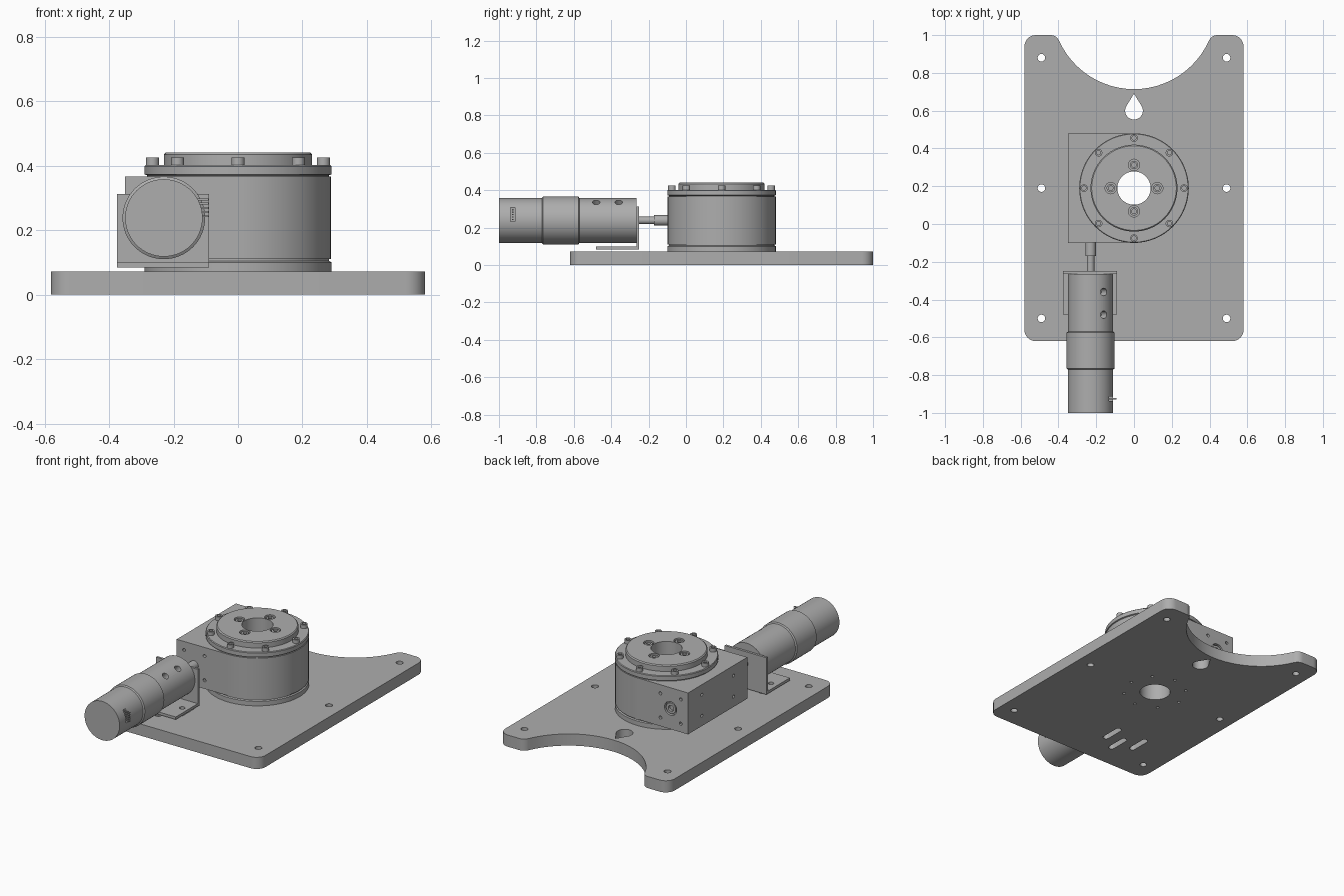
import bpy, bmesh
from math import sin, cos, pi, radians, atan2, sqrt, acos
from mathutils import Matrix, Vector

if "Cube" in bpy.data.objects:
    bpy.data.objects.remove(bpy.data.objects["Cube"])

grey = bpy.data.materials.new("machined_grey")
grey.use_nodes = True
grey.diffuse_color = (0.42, 0.42, 0.42, 1)
grey.node_tree.nodes["Principled BSDF"].inputs["Base Color"].default_value = grey.diffuse_color

CX, CY = 0, 0.19           # turntable axis
MX, MZ = -0.23, 0.238      # motor axis
BORE = 0.088


def frame(direction, origin):
    """Local frame whose z axis points along direction."""
    turn = Vector(direction).to_track_quat('Z', 'Y').to_matrix().to_4x4()
    return Matrix.Translation(origin) @ turn


def arc(x, y, r, a, b, n):
    steps = [radians(a + (b - a) * i / n) for i in range(n + 1)]
    return [(x + r * cos(t), y + r * sin(t)) for t in steps]


def circle(x, y, r, n=32):
    return arc(x, y, r, 0, 360, n)[:-1]


def rect(x0, x1, y0, y1):
    return [(x0, y0), (x1, y0), (x1, y1), (x0, y1)]


def ring_points(radius, n):
    return [(CX + radius * cos(2 * pi * i / n), CY + radius * sin(2 * pi * i / n))
            for i in range(n)]


def prism(bm, outline, z0, z1, mat=Matrix()):
    low = [bm.verts.new(mat @ Vector((x, y, z0))) for x, y in outline]
    high = [bm.verts.new(mat @ Vector((x, y, z1))) for x, y in outline]
    bm.faces.new(low)
    bm.faces.new(high)
    for i in range(len(low)):
        j = (i + 1) % len(low)
        bm.faces.new((low[i], low[j], high[j], high[i]))


def finish(name, bm):
    bmesh.ops.recalc_face_normals(bm, faces=bm.faces)
    mesh = bpy.data.meshes.new(name)
    bm.to_mesh(mesh)
    bm.free()
    mesh.materials.append(grey)
    obj = bpy.data.objects.new(name, mesh)
    bpy.context.collection.objects.link(obj)
    smooth(obj)
    return obj


def smooth(obj):
    bpy.ops.object.select_all(action='DESELECT')
    obj.select_set(True)
    bpy.context.view_layer.objects.active = obj
    bpy.ops.object.shade_smooth_by_angle(angle=radians(30))


def solid(name, *prisms):
    bm = bmesh.new()
    for p in prisms:
        prism(bm, *p)
    return finish(name, bm)


def lathe(name, profile, mat, n=64):
    """Turn a closed (radius, height) profile around the local z axis."""
    bm = bmesh.new()
    verts = [bm.verts.new((r, 0, z)) for r, z in profile]
    edges = [bm.edges.new((v, verts[(i + 1) % len(verts)])) for i, v in enumerate(verts)]
    bmesh.ops.spin(bm, geom=verts + edges, cent=(0, 0, 0), axis=(0, 0, 1),
                   angle=2 * pi, steps=n)
    bmesh.ops.remove_doubles(bm, verts=bm.verts, dist=0.0001)
    bmesh.ops.transform(bm, matrix=mat, verts=bm.verts)
    return finish(name, bm)


def cut(obj, *prisms):
    cutter = solid("cutter", *prisms)
    cutter.hide_render = True
    mod = obj.modifiers.new("holes", 'BOOLEAN')
    mod.operation, mod.solver, mod.object = 'DIFFERENCE', 'EXACT', cutter
    bpy.context.view_layer.objects.active = obj
    bpy.ops.object.modifier_apply(modifier=mod.name)
    bpy.data.objects.remove(cutter)
    smooth(obj)


def bolt(name, x, y, z, r, h):
    lathe(name, [(0, 0), (r, 0), (r, h), (r * 0.55, h), (r * 0.55, h * 0.4), (0, h * 0.4)],
          Matrix.Translation((x, y, z)), 20)


# Base plate: rounded corners and a round bay at the back
fillet, bay_r, bay_y = 0.05, 0.435, 1.149
dy = 1 - fillet - bay_y
dx = sqrt((bay_r + fillet) ** 2 - dy ** 2)
tilt = atan2(dy, dx) * 180 / pi
half = (arc(0.52, -0.56, 0.06, -90, 0, 8) + arc(0.52, 0.94, 0.06, 0, 90, 8)
        + arc(dx, 1 - fillet, fillet, 90, 180 + tilt, 8)
        + arc(0, bay_y, bay_r, tilt, -90, 12)[1:])
plate = solid("base_plate", (half + [(-x, y) for x, y in reversed(half[:-1])], 0, 0.072))

# Plate openings: mounting holes, bore, bolt circle, teardrop and bracket slots
holes = [circle(s * 0.49, y, 0.02) for s in (-1, 1) for y in (-0.5, 0.19, 0.88)]
holes.append(circle(CX, CY, BORE, 64))
holes += [circle(x, y, 0.009, 12) for x, y in ring_points(0.18, 8)]
half_tip = 180 / pi * acos(0.047 / 0.09)
holes.append(arc(0, 0.6, 0.047, 90 + half_tip, 450 - half_tip, 24) + [(0, 0.69)])
for x, y in ((-0.32, -0.34), (-0.22, -0.41), (-0.12, -0.34)):
    holes.append(arc(x, y + 0.055, 0.018, 0, 180, 10) + arc(x, y - 0.055, 0.018, 180, 360, 10))
cut(plate, *[(h, -0.1, 0.2) for h in holes])

# Turntable housing: round on the left, square gear block on the right
stage = Matrix.Translation((CX, CY, 0))
lathe("housing_base", [(BORE, 0.072), (0.29, 0.072), (0.29, 0.1), (0.282, 0.104),
                       (0.282, 0.112), (BORE, 0.112)], stage, 96)
outline = arc(CX, CY, 0.288, -90, 90, 48) + [(-0.35, 0.48), (-0.35, -0.1)]
housing = solid("housing_block", (outline, 0.11, 0.366))
drills = [(circle(CX, CY, BORE, 64), 0, 0.5)]
for y in (-0.1, 0.48):
    for sx in (-1, 1):
        for sz in (-1, 1):
            drills.append((circle(0, 0, 0.01, 12), -0.03, 0.03,
                           frame((0, 1, 0), (MX + sx * 0.07, y, MZ + sz * 0.075))))
for y in (0.035, 0.345):
    for sz in (-1, 1):
        drills.append((circle(0, 0, 0.01, 12), -0.03, 0.03,
                       frame((1, 0, 0), (-0.35, y, MZ + sz * 0.065))))
drills.append((circle(0, 0, 0.042), -0.02, 0.02, frame((0, 1, 0), (MX, 0.48, MZ))))
cut(housing, *drills)
lathe("worm_bearing", [(0.018, -0.03), (0.033, -0.03), (0.033, -0.004), (0.018, -0.004)],
      frame((0, 1, 0), (MX, 0.48, MZ)), 32)

# Top flange with a groove under it, and the rotating output disc
lathe("top_flange", [(BORE, 0.364), (0.282, 0.364), (0.282, 0.37), (0.29, 0.373),
                     (0.29, 0.398), (0.286, 0.402), (BORE, 0.402)], stage, 96)
disc = lathe("output_disc", [(BORE, 0.4), (0.23, 0.4), (0.23, 0.434), (0.224, 0.44),
                             (BORE, 0.44)], stage, 96)
cut(disc, *[(circle(x, y, 0.03, 24), 0.412, 0.5) for x, y in ring_points(0.123, 4)])
for x, y in ring_points(0.123, 4):
    bolt("disc_bolt", x, y, 0.411, 0.022, 0.024)
for x, y in ring_points(0.265, 8):
    bolt("flange_bolt", x, y, 0.4, 0.02, 0.025)

# Motor body along y, with a wider band in the middle
along = frame((0, 1, 0), (MX, 0, MZ))
motor = lathe("motor_body", [(0, -1), (0.12, -1), (0.12, -0.77), (0.128, -0.765),
                             (0.128, -0.575), (0.12, -0.57), (0.12, -0.264), (0, -0.264)], along)
outward = Vector((0.07, 0, 0.0975))
cut(motor, *[(circle(0, 0, 0.02, 24), 0.07, 0.2, frame(outward, (MX, y, MZ)))
             for y in (-0.36, -0.48)],
    (rect(-0.14, -0.08, -0.937, -0.913), 0.232, 0.306))
pins = [0.243 + 0.013 * i for i in range(5)]
solid("connector_pins", *[(rect(-0.145, -0.092, -0.929, -0.921), z - 0.003, z + 0.003)
                          for z in pins])

# Motor shaft and coupling
lathe("motor_shaft", [(0, -0.27), (0.02, -0.27), (0.02, -0.16), (0, -0.16)], along, 32)
lathe("shaft_coupling", [(0, -0.17), (0.028, -0.17), (0.028, -0.09), (0, -0.09)], along, 32)

# L-shaped motor bracket
foot = solid("bracket_foot", (rect(-0.375, -0.09, -0.48, -0.25), 0.084, 0.1))
cut(foot, *[(circle(x, y, 0.016, 20), 0, 0.2)
            for x, y in ((-0.33, -0.36), (-0.23, -0.42), (-0.13, -0.36))])
solid("bracket_wall", (rect(-0.375, -0.09, -0.264, -0.25), 0.098, 0.312))
